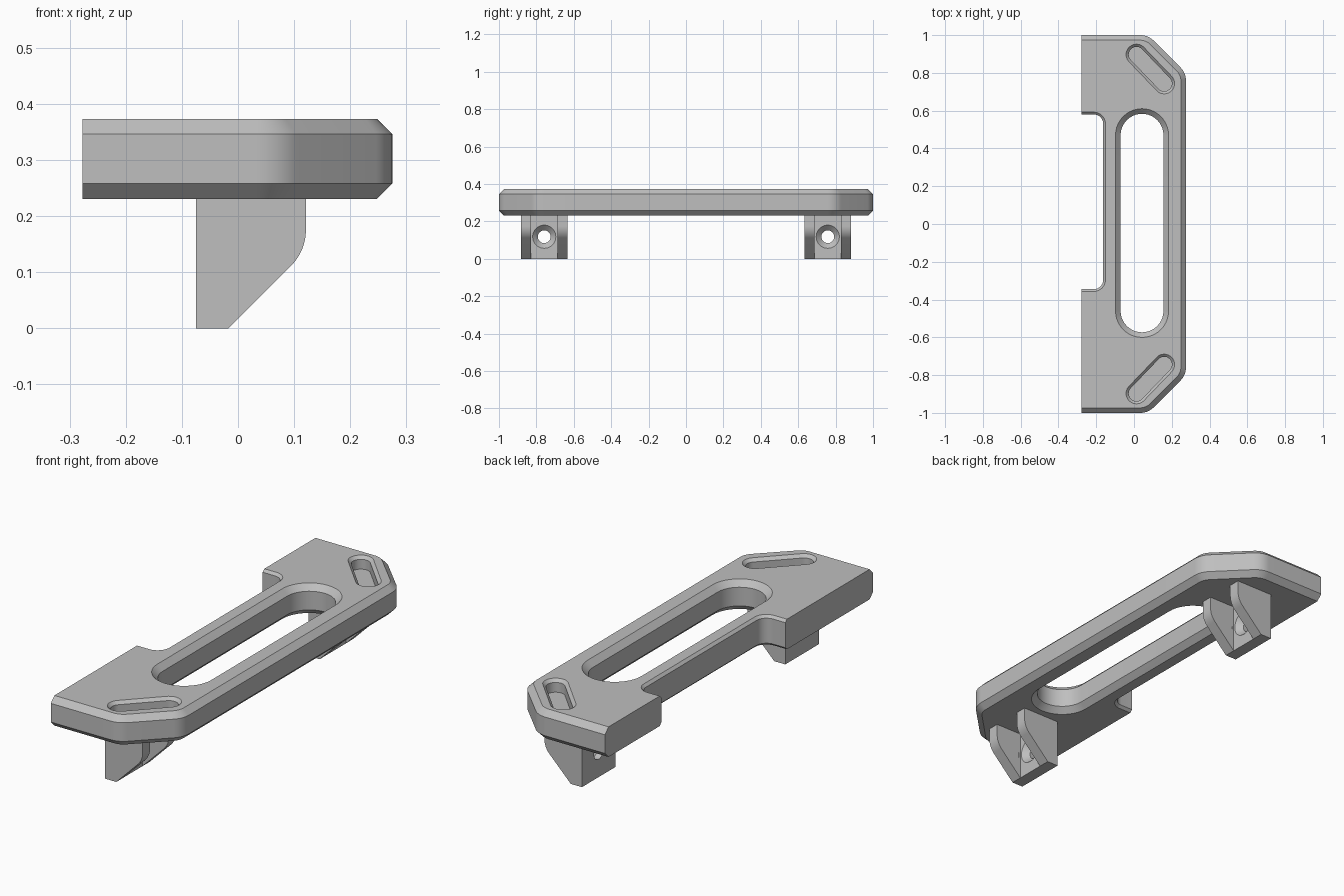
import bpy, bmesh, math
from mathutils import Vector

cube = bpy.data.objects.get("Cube")
if cube:
    bpy.data.objects.remove(cube, do_unlink=True)

BOTTOM, TOP = 0.231, 0.373
EDGE, FINE = 0.027, 0.012          # main and notch chamfers
BACK, FRONT = -0.277, 0.275

grey = bpy.data.materials.new("light_grey")
grey.use_nodes = True
GREY = (0.52, 0.52, 0.52, 1)
grey.diffuse_color = GREY
grey.node_tree.nodes["Principled BSDF"].inputs["Base Color"].default_value = GREY


def loft(name, rings):
    """Solid through equally sized rings of points, capped at both ends."""
    bm = bmesh.new()
    loops = [[bm.verts.new(p) for p in ring] for ring in rings]
    n = len(loops[0])
    for a, b in zip(loops, loops[1:]):
        for i in range(n):
            j = (i + 1) % n
            bm.faces.new((a[i], a[j], b[j], b[i]))
    bm.faces.new(loops[0][::-1])
    bm.faces.new(loops[-1])
    bmesh.ops.recalc_face_normals(bm, faces=bm.faces)
    mesh = bpy.data.meshes.new(name)
    bm.to_mesh(mesh)
    bm.free()
    mesh.materials.append(grey)
    obj = bpy.data.objects.new(name, mesh)
    bpy.context.collection.objects.link(obj)
    return obj


def outline(corners, amount, steps=10):
    """Rounded polygon inset by each edge's chamfer; yields (x, y, chamfer)."""
    n = len(corners)
    pts = [Vector(c[:2]) for c in corners]
    dirs = [(pts[(i + 1) % n] - pts[i]).normalized() for i in range(n)]
    result = []
    for i, (x, y, radius, cham) in enumerate(corners):
        d0, d1 = dirs[i - 1], dirs[i]
        n0, n1 = Vector((-d0.y, d0.x)), Vector((-d1.y, d1.x))
        c0, c1 = corners[i - 1][3] * amount, cham * amount
        cross = d0.x * d1.y - d0.y * d1.x
        # meeting point of the two inset edges
        p = pts[i] + (d1 * c0 - d0 * c1) / cross
        size = max(corners[i - 1][3], cham)
        if not radius:
            result.append((p.x, p.y, size))
            continue
        side = math.copysign(1, cross)
        r = radius - side * c1
        turn = math.atan2(cross, d0.dot(d1))
        start = p - d0 * r * math.tan(abs(turn) / 2)
        centre = start + n0 * r * side
        for k in range(steps + 1):
            a = turn * k / steps
            v = -n0 * r * side
            q = centre + Vector((v.x * math.cos(a) - v.y * math.sin(a),
                                 v.x * math.sin(a) + v.y * math.cos(a)))
            result.append((q.x, q.y, size))
    return result


def stadium(a, b, r, z, steps=20):
    """Slot-shaped ring round the line from a to b."""
    a, b = Vector(a), Vector(b)
    base = math.atan2(b.y - a.y, b.x - a.x)
    ring = []
    for centre, shift in ((b, -math.pi / 2), (a, math.pi / 2)):
        for k in range(steps + 1):
            t = base + shift + math.pi * k / steps
            ring.append((centre.x + r * math.cos(t), centre.y + r * math.sin(t), z))
    return ring


def cut(obj, cutter):
    cutter.hide_render = True
    mod = obj.modifiers.new("cut", "BOOLEAN")
    mod.operation, mod.solver, mod.object = "DIFFERENCE", "EXACT", cutter
    bpy.context.view_layer.objects.active = obj
    bpy.ops.object.modifier_apply(modifier=mod.name)
    bpy.data.objects.remove(cutter, do_unlink=True)


def finish(obj):
    bpy.ops.object.select_all(action="DESELECT")
    obj.select_set(True)
    bpy.context.view_layer.objects.active = obj
    bpy.ops.object.shade_smooth_by_angle(angle=math.radians(25))


# Plate: chamfered outline with a notch in its back edge
corners = [  # x, y, corner radius, chamfer of the edge that follows
    (BACK, -1, 0, EDGE), (0.075, -1, 0.1, EDGE), (FRONT, -0.8, 0.1, EDGE),
    (FRONT, 0.8, 0.1, EDGE), (0.075, 1, 0.1, EDGE), (BACK, 1, 0, 0),
    (BACK, 0.58, 0, FINE), (-0.163, 0.58, 0.05, FINE),
    (-0.163, -0.345, 0.05, FINE), (BACK, -0.345, 0, 0)]
inner, outer = outline(corners, 1), outline(corners, 0)
plate = loft("plate", [
    [(x, y, BOTTOM) for x, y, c in inner],
    [(x, y, BOTTOM + c) for x, y, c in outer],
    [(x, y, TOP - c) for x, y, c in outer],
    [(x, y, TOP) for x, y, c in inner]])

# Long grip opening, chamfered above and below
R, OVER = 0.1135, 0.01
levels = [(BOTTOM - OVER, R + EDGE + OVER), (BOTTOM + EDGE, R),
          (TOP - EDGE, R), (TOP + OVER, R + EDGE + OVER)]
cut(plate, loft("grip_cutter", [
    stadium((0.0425, -0.46), (0.0425, 0.47), r, z) for z, r in levels]))

# Diagonal pockets in the top
for s in (-1, 1):
    levels = [(TOP - 0.06, 0.041), (TOP - 0.014, 0.041), (TOP + OVER, 0.065)]
    cut(plate, loft("pocket_cutter", [
        stadium((0.013, s * 0.897), (0.16, s * 0.744), r, z) for z, r in levels]))
finish(plate)

# Legs: a drilled wall between two sloping ribs
profile = [(-0.075, 0, 0, 0), (-0.017, 0, 0, 0), (0.121, 0.138, 0.09, 0),
           (0.121, 0.236, 0, 0), (-0.075, 0.236, 0, 0)]
side_shape = outline(profile, 0)
for s, name in ((-1, "front_leg"), (1, "back_leg")):
    mid = s * 0.758
    leg = loft(name, [[(x, mid + w, z) for x, z, _ in side_shape]
                      for w in (-0.125, 0.125)])
    cut(leg, loft("channel_cutter", [
        [(x, mid + w, z) for x, w in ((-0.017, -0.07), (0.2, -0.07),
                                      (0.2, 0.07), (-0.017, 0.07))]
        for z in (-0.1, 0.3)]))
    # countersunk screw hole
    circle = [(math.cos(k * math.tau / 40), math.sin(k * math.tau / 40))
              for k in range(40)]
    cut(leg, loft("hole_cutter", [
        [(x, mid + r * u, 0.118 + r * v) for u, v in circle]
        for x, r in ((-0.1, 0.034), (-0.045, 0.034), (-0.007, 0.072))]))
    finish(leg)
